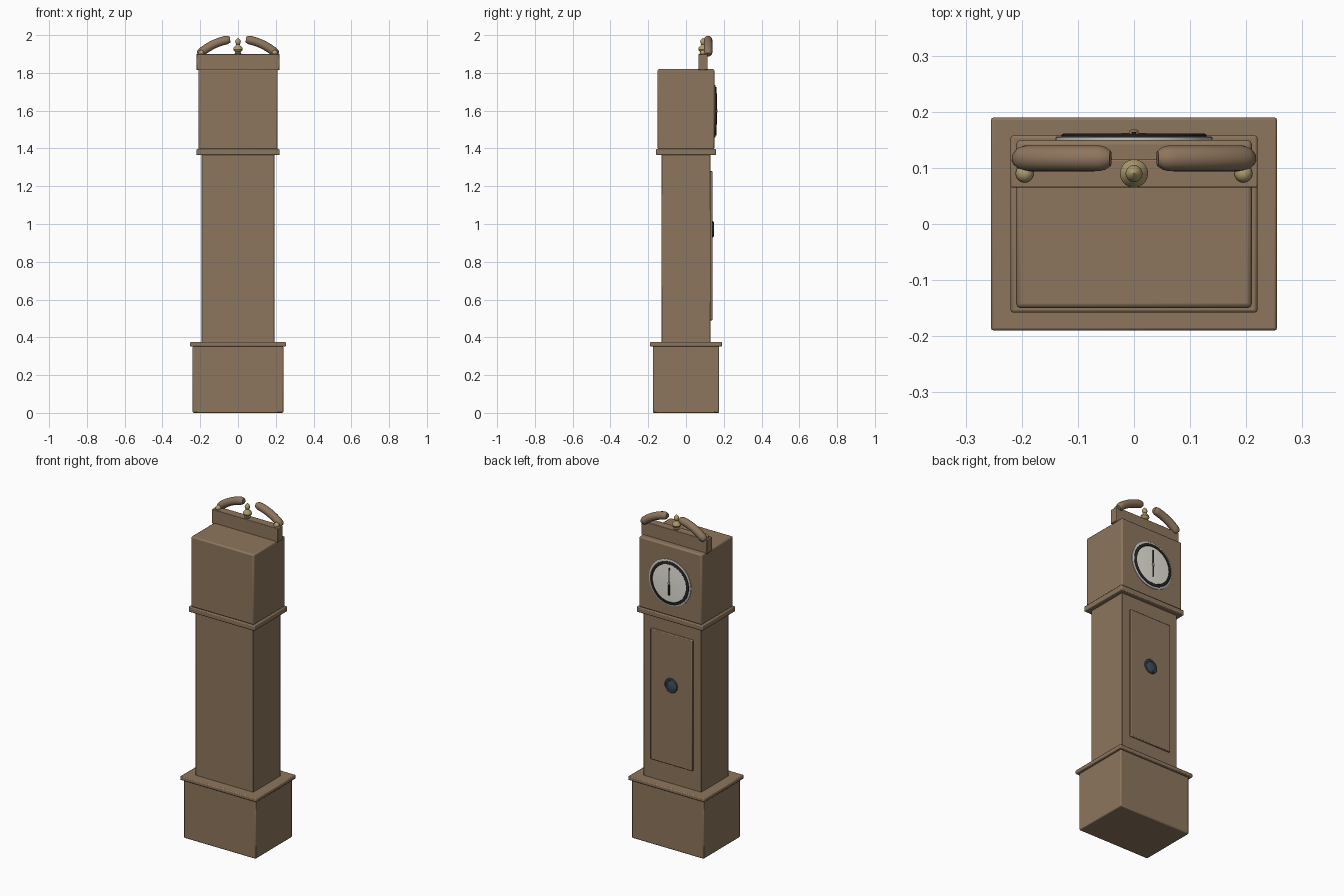
import bpy
from math import pi, radians, sin, cos

if "Cube" in bpy.data.objects:
    bpy.data.objects.remove(bpy.data.objects["Cube"])


def material(name, r, g, b):
    m = bpy.data.materials.new(name)
    m.diffuse_color = (r, g, b, 1)
    m.use_nodes = True
    m.node_tree.nodes["Principled BSDF"].inputs["Base Color"].default_value = m.diffuse_color
    return m


WOOD = material("wood", 0.27, 0.18, 0.11)
BRASS = material("brass", 0.42, 0.33, 0.15)
SILVER = material("silver", 0.55, 0.54, 0.5)
CREAM = material("cream", 0.8, 0.78, 0.7)
BLACK = material("black", 0.02, 0.02, 0.02)
GLASS = material("dark_glass", 0.05, 0.08, 0.11)


def smooth(ob, angle=35):
    bpy.ops.object.select_all(action="DESELECT")
    ob.select_set(True)
    bpy.context.view_layer.objects.active = ob
    bpy.ops.object.shade_smooth_by_angle(angle=radians(angle))


def box(name, x, y, z, mat=WOOD, bevel=0.005):
    """Bevelled box from (min, max) ranges."""
    bpy.ops.mesh.primitive_cube_add(size=1, location=[sum(r) / 2 for r in (x, y, z)])
    ob = bpy.context.object
    ob.name = name
    ob.scale = [r[1] - r[0] for r in (x, y, z)]
    bpy.ops.object.transform_apply(location=False, rotation=False, scale=True)
    ob.data.materials.append(mat)
    mod = ob.modifiers.new("bevel", "BEVEL")
    mod.width, mod.segments = bevel, 2
    smooth(ob)
    return ob


def lathe(name, profile, loc, mat, facing_y=False, n=48):
    """Turned part from (radius, height) points; axis is z, or +y if facing_y."""
    verts, faces = [], []
    for r, h in profile:
        for i in range(n):
            a = 2 * pi * i / n
            u, v = r * cos(a), r * sin(a)
            verts.append((-u, h, v) if facing_y else (u, v, h))
    for k in range(len(profile) - 1):
        for i in range(n):
            j = (i + 1) % n
            faces.append((k * n + i, k * n + j, (k + 1) * n + j, (k + 1) * n + i))
    faces.append(tuple(reversed(range(n))))
    faces.append(tuple(range(len(verts) - n, len(verts))))
    me = bpy.data.meshes.new(name)
    me.from_pydata(verts, [], faces)
    me.materials.append(mat)
    ob = bpy.data.objects.new(name, me)
    ob.location = loc
    bpy.context.collection.objects.link(ob)
    smooth(ob)
    return ob


# Case: plinth, trunk, hood and their mouldings
box("plinth", (-0.24, 0.24), (-0.175, 0.175), (0, 0.355), bevel=0.006)
box("plinth_moulding", (-0.255, 0.255), (-0.19, 0.19), (0.352, 0.375))
box("trunk", (-0.193, 0.193), (-0.13, 0.13), (0.37, 1.37), bevel=0.003)
box("hood_moulding", (-0.22, 0.22), (-0.158, 0.158), (1.365, 1.397))
box("hood", (-0.21, 0.21), (-0.15, 0.15), (1.395, 1.82), bevel=0.008)
box("pediment", (-0.22, 0.22), (0.065, 0.115), (1.815, 1.90), bevel=0.003)

# Trunk door with round window
box("trunk_door", (-0.14, 0.14), (0.125, 0.14), (0.49, 1.28), bevel=0.004)
lathe("door_window_rim", [(0.043, 0), (0.043, 0.005), (0.039, 0.009), (0.031, 0.009), (0.028, 0.005)],
      (0, 0.138, 0.972), GLASS, True)
lathe("door_window_glass", [(0.028, 0), (0.028, 0.005), (0.015, 0.007), (0.002, 0.008)],
      (0, 0.138, 0.972), GLASS, True)

# Dial: bezel, chapter ring, face
dial = (0, 0.148, 1.597)
lathe("dial_bezel", [(0.14, 0), (0.14, 0.006), (0.137, 0.008), (0.12, 0.008)], dial, SILVER, True)
lathe("dial_ring", [(0.129, 0.004), (0.129, 0.011), (0.126, 0.013), (0.114, 0.013), (0.112, 0.011)],
      dial, BLACK, True)
lathe("dial_face", [(0.113, 0.004), (0.113, 0.011), (0.08, 0.0125), (0.04, 0.0135), (0.002, 0.014)],
      dial, CREAM, True)

# Hands and their hub
box("minute_hand", (-0.004, 0.004), (0.160, 0.164), (1.585, 1.69), BLACK, 0.001)
box("hour_hand", (-0.005, 0.005), (0.160, 0.163), (1.525, 1.605), BLACK, 0.001)
lathe("hand_hub", [(0.008, 0.01), (0.008, 0.018), (0.005, 0.02)], dial, BRASS, True, 16)

# Turned finial in the middle of the pediment
lathe("finial", [(0.016, 0), (0.018, 0.006), (0.012, 0.010), (0.021, 0.016), (0.025, 0.025),
                 (0.022, 0.035), (0.013, 0.044), (0.009, 0.050), (0.013, 0.057), (0.015, 0.065),
                 (0.012, 0.074), (0.006, 0.081), (0.001, 0.086)], (0, 0.09, 1.90), BRASS, n=32)

# Scrolls arching over the pediment, with a ball under each outer end
for side, label in ((-1, "left"), (1, "right")):
    cu = bpy.data.curves.new(label + "_scroll", "CURVE")
    cu.dimensions = "3D"
    cu.bevel_depth, cu.bevel_resolution, cu.use_fill_caps = 0.023, 6, True
    sp = cu.splines.new("POLY")
    steps = 20
    a0, a1 = radians(8), radians(44)
    radii = {0: 0.6, 1: 0.88, 2: 0.98}
    sp.points.add(steps)
    for i, p in enumerate(sp.points):
        a = a0 + (a1 - a0) * i / steps
        p.co = (side * 0.3 * sin(a), 0.117, 1.68 + 0.3 * cos(a), 1)
        p.radius = radii.get(min(i, steps - i), 1.0)
    cu.materials.append(WOOD)
    ob = bpy.data.objects.new(label + "_scroll", cu)
    bpy.context.collection.objects.link(ob)

    bpy.ops.mesh.primitive_uv_sphere_add(segments=24, ring_count=14, radius=0.016,
                                         location=(side * 0.195, 0.09, 1.905))
    ball = bpy.context.object
    ball.name = label + "_scroll_ball"
    ball.data.materials.append(BRASS)
    smooth(ball)
